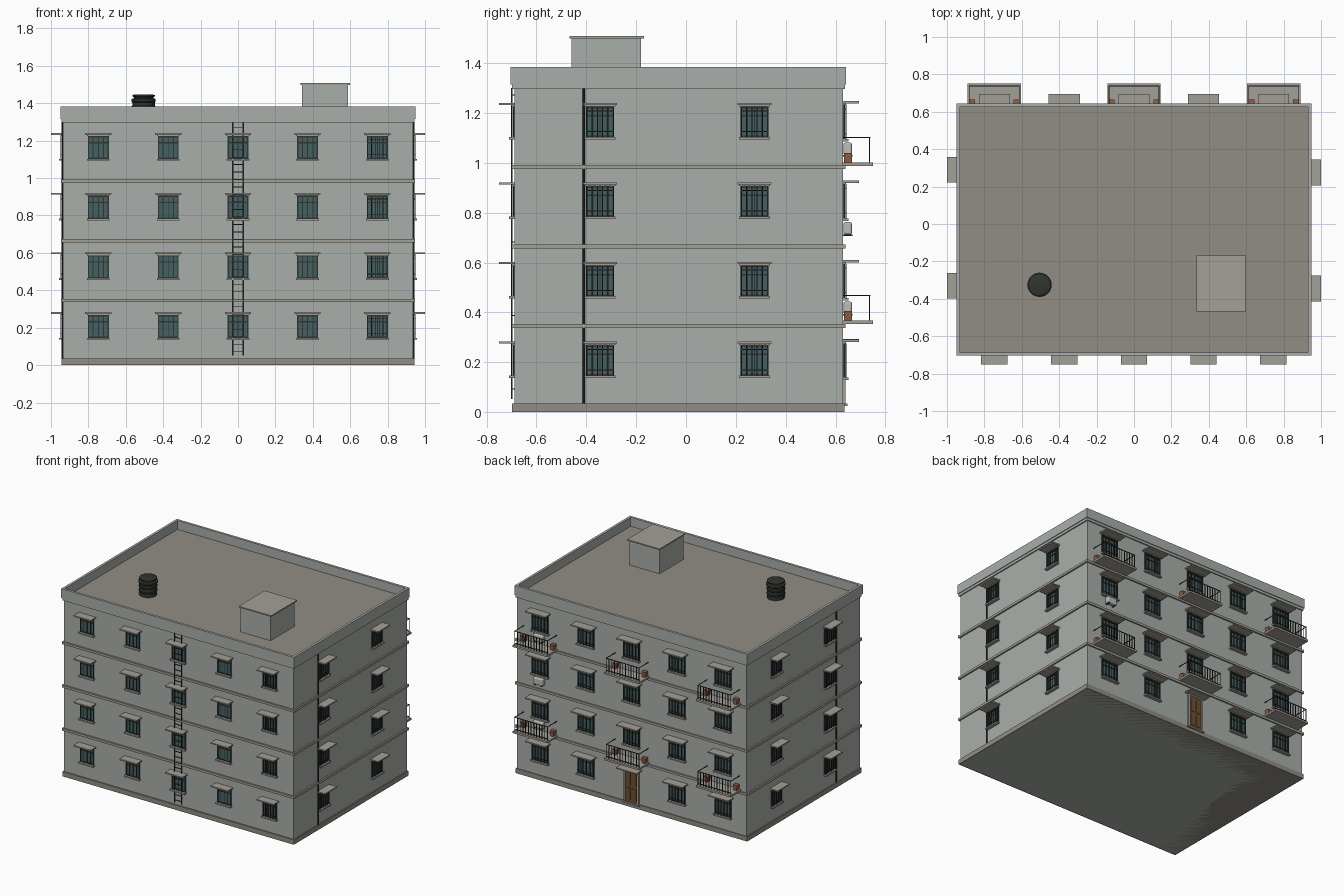
import bpy, bmesh, math

if "Cube" in bpy.data.objects:
    bpy.data.objects.remove(bpy.data.objects["Cube"])

XW, YF, YB = 0.936, -0.688, 0.63       # wall planes
PITCH = 0.319                          # storey height


def mat(name, r, g, b):
    m = bpy.data.materials.new(name)
    m.diffuse_color = (r, g, b, 1)
    m.use_nodes = True
    m.node_tree.nodes["Principled BSDF"].inputs["Base Color"].default_value = m.diffuse_color
    return m


WALL = mat("wall_paint", 0.40, 0.43, 0.40)
TRIM = mat("trim", 0.36, 0.35, 0.31)
ROOF = mat("roof", 0.28, 0.27, 0.23)
GLASS = mat("glass", 0.06, 0.12, 0.13)
IRON = mat("iron", 0.03, 0.035, 0.03)
WOOD = mat("wood", 0.16, 0.08, 0.03)
CLAY = mat("clay", 0.28, 0.11, 0.06)
UNIT = mat("unit_casing", 0.5, 0.5, 0.47)


class Part:
    """Collects boxes and tubes into one named object."""
    def __init__(self, name, material):
        self.name, self.material, self.bm = name, material, bmesh.new()

    def box(self, a, b):
        vs = bmesh.ops.create_cube(self.bm, size=1)["verts"]
        for v in vs:
            v.co = [(p + q) / 2 + c * abs(q - p) for p, q, c in zip(a, b, v.co)]
        return vs

    def done(self, bevel=0):
        me = bpy.data.meshes.new(self.name)
        self.bm.to_mesh(me)
        self.bm.free()
        ob = bpy.data.objects.new(self.name, me)
        bpy.context.collection.objects.link(ob)
        me.materials.append(self.material)
        if bevel:
            mod = ob.modifiers.new("bevel", "BEVEL")
            mod.width, mod.segments = bevel, 3
        return ob


def on_wall(side, u, d, z):
    """Wall coordinates: u along the wall, d outward, z up."""
    return {"front": (u, YF - d, z), "back": (u, YB + d, z),
            "right": (XW + d, u, z), "left": (-XW - d, u, z)}[side]


def wbox(part, side, u0, u1, d0, d1, z0, z1):
    return part.box(on_wall(side, u0, d0, z0), on_wall(side, u1, d1, z1))


# main block
p = Part("building_block", WALL)
p.box((-XW, YF, 0), (XW, YB, 1.31))
p.done()

# plinth
p = Part("plinth", ROOF)
p.box((-XW - .008, YF - .01, 0), (XW + .008, YB + .006, .035))
p.done()

# floor bands
p = Part("floor_bands", TRIM)
for i in range(3):
    z = .337 + i * PITCH
    p.box((-XW - .011, YF - .012, z), (XW + .011, YB + .01, z + .017))
p.done()

# roof deck and parapet walls
p = Part("roof_deck", ROOF)
p.box((-XW, YF, 1.305), (XW, YB, 1.318))
p.done()
p = Part("parapet", WALL)
X, F, B, T = .949, YF - .016, YB + .013, .018
for a, b in (((-X, F), (X, F + T)), ((-X, B - T), (X, B)),
             ((-X, F + T), (-X + T, B - T)), ((X - T, F + T), (X, B - T))):
    p.box((*a, 1.315), (*b, 1.384))
p.box((-XW - .008, YF - .01, 1.297), (XW + .008, YB + .008, 1.315))
p.done()

# stair house on the roof
p = Part("roof_house", WALL)
p.box((.342, -.46, 1.31), (.588, -.18, 1.5))
p.done()
p = Part("roof_house_cap", TRIM)
p.box((.334, -.468, 1.499), (.598, -.168, 1.508))
p.done()

# water tank, turned from a profile
prof = [(0, 1.318), (.06, 1.318), (.06, 1.345), (.064, 1.35), (.06, 1.355), (.06, 1.378),
        (.064, 1.383), (.06, 1.388), (.06, 1.405), (.065, 1.41), (.065, 1.422),
        (.052, 1.428), (.052, 1.434), (.06, 1.436), (.06, 1.443), (.05, 1.447), (0, 1.447)]
bm = bmesh.new()
vs = [bm.verts.new((r - .505, -.325, z)) for r, z in prof]
es = [bm.edges.new(e) for e in zip(vs, vs[1:])]
bmesh.ops.spin(bm, geom=vs + es, cent=(-.505, -.325, 0), axis=(0, 0, 1),
               angle=math.tau, steps=28)
bmesh.ops.remove_doubles(bm, verts=bm.verts, dist=1e-4)
bmesh.ops.recalc_face_normals(bm, faces=bm.faces)
tank = Part("water_tank", IRON)
tank.bm.free()
tank.bm = bm
ob = tank.done()
bpy.context.view_layer.objects.active = ob
ob.select_set(True)
bpy.ops.object.shade_smooth_by_angle()

# windows: glass, frame, sill, sunshade, bars
glass, frames = Part("window_glass", GLASS), Part("window_frames", IRON)
ledges, bars = Part("sills_and_sunshades", TRIM), Part("window_bars", IRON)


def window(side, u, z, hw, h, shade_hw, depth, grille):
    zt = z + h
    wbox(glass, side, u - hw, u + hw, -.01, .002, z, zt)
    for s in (-1, 1):
        wbox(frames, side, u + s * hw, u + s * (hw - .007), 0, .007, z, zt)
    for zz in (z, zt - .007, z + h * .68):
        wbox(frames, side, u - hw, u + hw, 0, .006, zz, zz + .006)
    for k in (-1, 0, 1):
        c = u + k * hw * .5
        wbox(frames, side, c - .0025, c + .0025, 0, .005, z, zt)
    wbox(ledges, side, u - hw - .005, u + hw + .005, 0, .022, z - .01, z)
    wbox(ledges, side, u - shade_hw, u + shade_hw, 0, depth, zt + .006, zt + .015)
    wbox(ledges, side, u - hw - .005, u + hw + .005, 0, .012, zt, zt + .006)
    if grille:
        for k in range(6):
            c = u - hw + .004 + k * (2 * hw - .008) / 5
            wbox(bars, side, c - .0018, c + .0018, .01, .0136, z, zt)
        for zz in (z + .02, zt - .02):
            wbox(bars, side, u - hw, u + hw, .009, .012, zz, zz + .004)


COLS = (-.747, -.373, 0, .372, .745)
for f in range(4):
    dz = f * PITCH
    for u in COLS:
        window("front", u, .146 + dz, .056, .122, .07, .062, u > .7)
        if f or u:
            window("back", u, .138 + dz, .066, .138, .083, .065, True)
    for side, us in (("right", (-.345, .275)), ("left", (-.33, .29))):
        for u in us:
            window(side, u, .146 + dz, .057, .122, .069, .064, True)
for p in (glass, frames, ledges, bars):
    p.done()

# entrance door with step and frame
p = Part("entrance_door", WOOD)
wbox(p, "back", -.05, .05, -.01, .006, .035, .275)
for c in (-.024, .024):
    for z0, z1 in ((.055, .14), (.16, .255)):
        wbox(p, "back", c - .016, c + .016, .005, .009, z0, z1)
p.done()
p = Part("door_surround", TRIM)
for s in (-1, 1):
    wbox(p, "back", s * .05, s * .06, 0, .01, .035, .285)
wbox(p, "back", -.05, .05, 0, .01, .275, .285)
wbox(p, "back", -.083, .083, 0, .065, .285, .293)
wbox(p, "back", -.07, .07, 0, .018, .025, .035)
p.done()

# balconies with railings and flower pots
slabs, rails, pots = (Part("balcony_slabs", TRIM), Part("balcony_railings", IRON),
                      Part("flower_pots", CLAY))
for u in (-.747, 0, .747):
    for f in (0, 2):
        z = .353 + f * .3175
        wbox(slabs, "back", u - .142, u + .142, 0, .12, z, z + .014)
        e, t = .134, .002
        zb, zt = z + .014, z + .116
        wbox(rails, "back", u - e, u + e, .105, .11, zt - .004, zt)
        wbox(rails, "back", u - e, u + e, .105, .109, zb + .01, zb + .014)
        for s in (-1, 1):
            c = u + s * e
            wbox(rails, "back", c - t, c + t, 0, .11, zt - .004, zt)
        for k in range(13):
            c = u - e + k * 2 * e / 12
            wbox(rails, "back", c - t, c + t, .105, .109, zb, zt)
        for s in (-1, 1):
            c = u + s * .119
            vs = wbox(pots, "back", c - .016, c + .016, .004, .036, zb, zb + .038)
            for v in vs:                                   # taper the foot
                if v.co.z < zb + .01:
                    v.co.x = c + (v.co.x - c) * .75
for p in (slabs, rails, pots):
    p.done()

# air conditioner units under one column of rear windows
p = Part("air_conditioners", UNIT)
q = Part("air_conditioner_brackets", IRON)
for f in (1, 2, 3):
    z = .074 + f * PITCH
    wbox(p, "back", .705, .785, .002, .036, z, z + .05)
    for c in (.718, .772):
        wbox(q, "back", c - .003, c + .003, 0, .038, z - .006, z)
p.done(bevel=.008)
q.done()

# drain pipes on both side walls
p = Part("drain_pipes", IRON)
for s in (-1, 1):
    bmx = bmesh.ops.create_cone(p.bm, cap_ends=True, segments=10, radius1=.005,
                                radius2=.005, depth=1.265)["verts"]
    bmesh.ops.translate(p.bm, verts=bmx, vec=(s * (XW + .004), -.41, .6675))
p.done()

# service ladder up the front
p = Part("service_ladder", IRON)
for s in (-1, 1):
    wbox(p, "front", s * .028 - .003, s * .028 + .003, .008, .014, .052, 1.3)
    for k in range(5):
        z = .09 + k * .295
        wbox(p, "front", s * .028 - .002, s * .028 + .002, 0, .01, z, z + .004)
for k in range(31):
    z = .07 + k * .04
    wbox(p, "front", -.028, .028, .009, .013, z, z + .004)
p.done()
